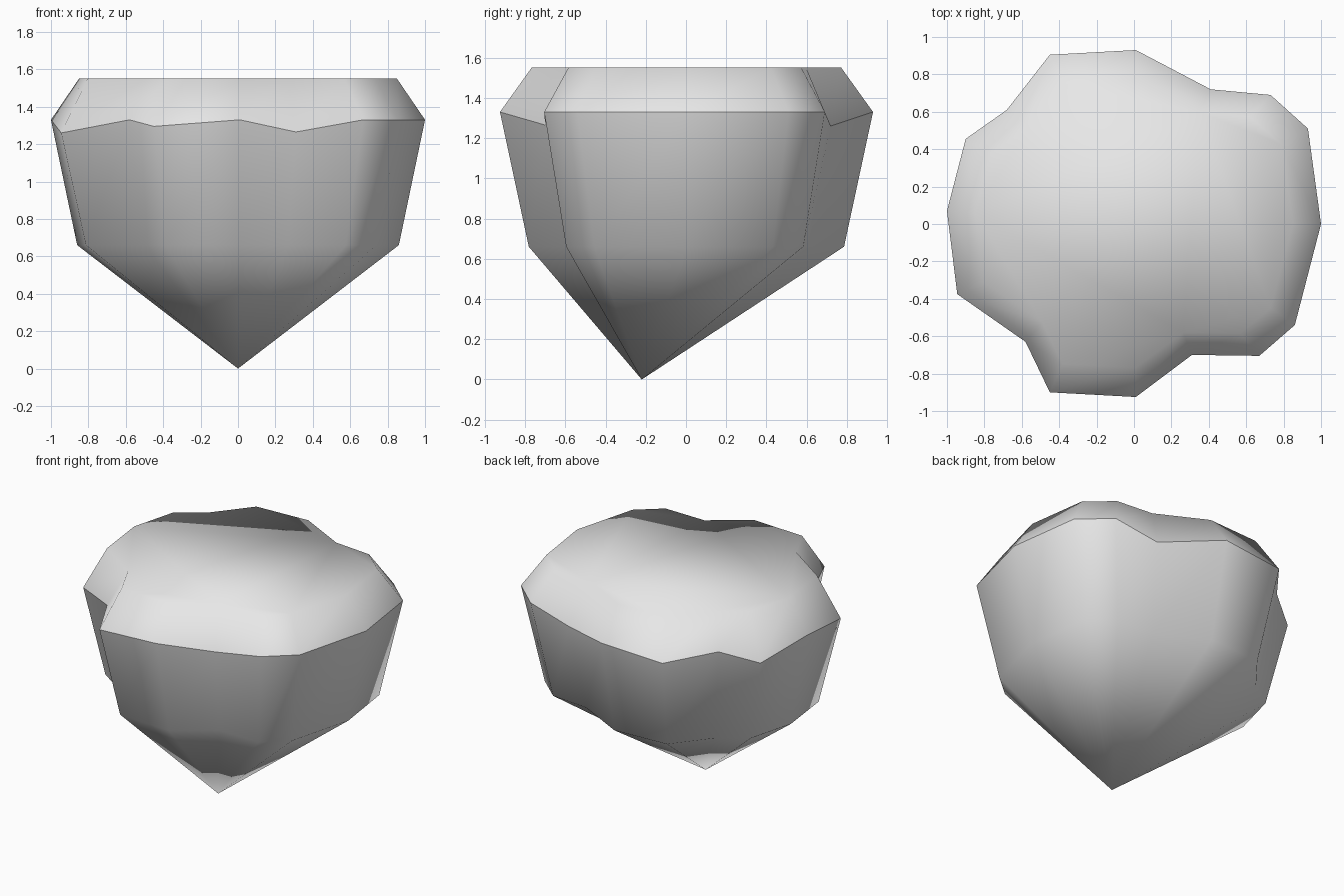
import bpy
import bmesh

# Remove the default object
cube = bpy.data.objects.get("Cube")
if cube:
    bpy.data.objects.remove(cube, do_unlink=True)

# Single stone material
stone = bpy.data.materials.new("pale grey stone")
stone.use_nodes = True
grey = (0.8, 0.8, 0.8, 1)
stone.diffuse_color = grey
stone.node_tree.nodes["Principled BSDF"].inputs["Base Color"].default_value = grey

# Ragged widest outline, counter-clockwise, with its height
HIGH = 1.33
RIM = [
    (1, 0, HIGH), (.93, .51, HIGH), (.73, .69, HIGH), (.41, .72, 1.26),
    (.01, .93, HIGH), (-.45, .905, 1.3), (-.68, .61, HIGH), (-.9, .455, 1.25),
    (-1, .07, HIGH), (-.945, -.375, 1.26), (-.58, -.63, HIGH), (-.45, -.9, 1.295),
    (.01, -.925, HIGH), (.31, -.7, 1.265), (.67, -.705, HIGH), (.86, -.54, HIGH),
]


def scaled_ring(scale_x, scale_y, height):
    """Copy of the outline, shrunk and flattened to one height."""
    return [(x * scale_x, y * scale_y, height) for x, y, z in RIM]


def bridge(bm, lower, upper):
    """Join two rings with outward-facing quads."""
    count = len(lower)
    for i in range(count):
        j = (i + 1) % count
        bm.faces.new((lower[i], lower[j], upper[j], upper[i]))


def add_rings(bm, *rings):
    return [[bm.verts.new(point) for point in ring] for ring in rings]


def finish(bm, name):
    """Turn the bmesh into a smooth shaded object."""
    for face in bm.faces:
        face.smooth = True
    mesh = bpy.data.meshes.new(name)
    bm.to_mesh(mesh)
    bm.free()
    mesh.materials.append(stone)
    obj = bpy.data.objects.new(name, mesh)
    bpy.context.collection.objects.link(obj)
    return obj


# Ground cap: sloped border and flat top
bm = bmesh.new()
rim, top = add_rings(bm, RIM, scaled_ring(.85, .83, 1.55))
bridge(bm, rim, top)
bm.faces.new(top)
finish(bm, "ground_cap")

# Rock underside: tapering wall ending in an off-centre point
bm = bmesh.new()
waist, rim = add_rings(bm, scaled_ring(.86, .845, .66), RIM)
bridge(bm, waist, rim)
tip = bm.verts.new((0, -.22, 0))
for i, vert in enumerate(waist):
    bm.faces.new((tip, waist[(i + 1) % len(waist)], vert))
finish(bm, "rock_underside")
